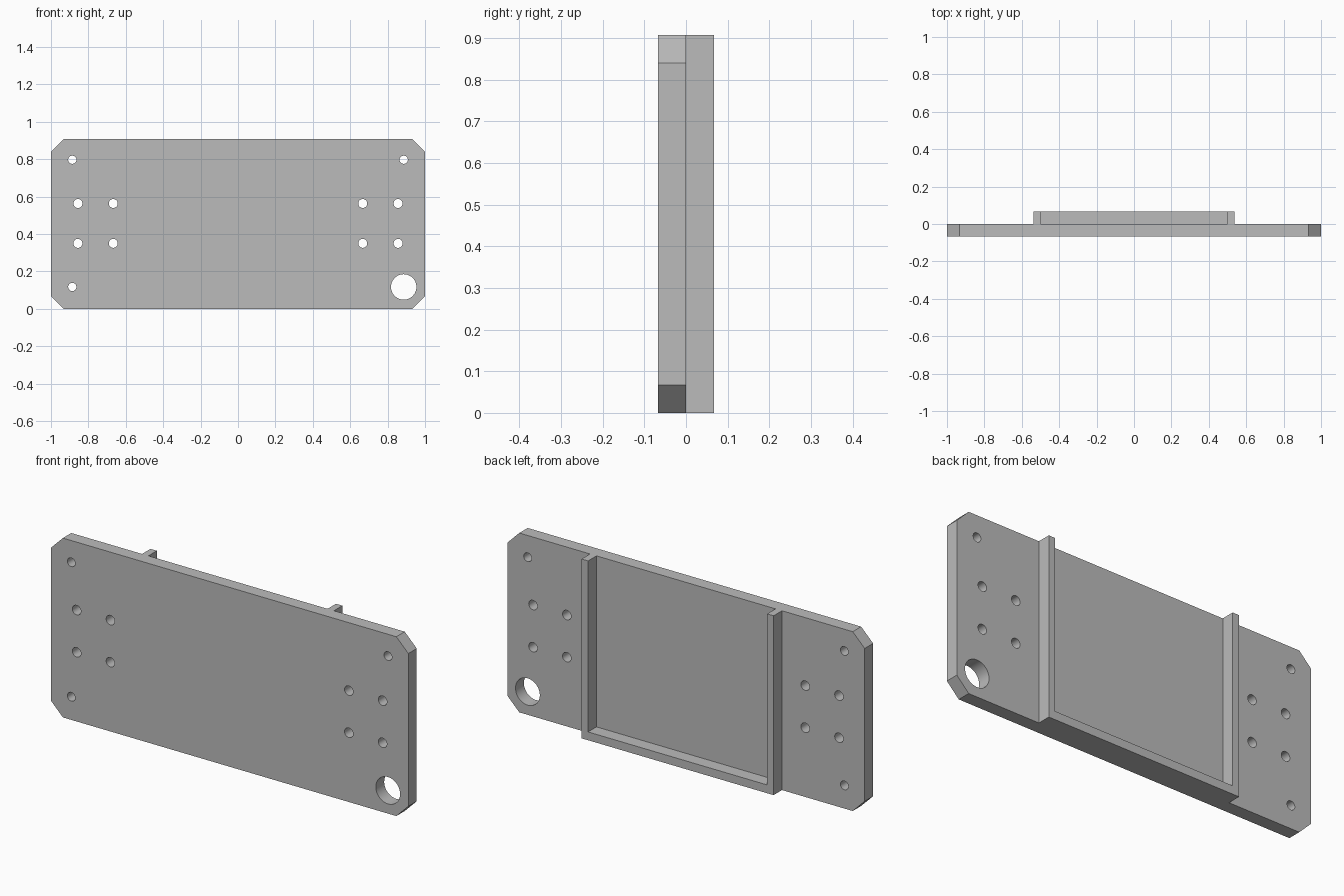
import bpy, bmesh, math
from mathutils import Matrix, Vector

cube = bpy.data.objects.get("Cube")
if cube:
    bpy.data.objects.remove(cube, do_unlink=True)

W, H, T = 1.0, 0.907, 0.067   # half width, height, thickness
C = 0.067                     # corner chamfer

grey = bpy.data.materials.new("plain grey")
grey.use_nodes = True
colour = (0.5, 0.5, 0.5, 1)
grey.diffuse_color = colour
grey.node_tree.nodes["Principled BSDF"].inputs["Base Color"].default_value = colour


def make_object(name, bm):
    bmesh.ops.recalc_face_normals(bm, faces=bm.faces)
    mesh = bpy.data.meshes.new(name)
    bm.to_mesh(mesh)
    bm.free()
    mesh.materials.append(grey)
    obj = bpy.data.objects.new(name, mesh)
    bpy.context.collection.objects.link(obj)
    return obj


def extrude_outline(name, outline, y0, y1):
    """Extrude an (x, z) outline along y."""
    bm = bmesh.new()
    face = bm.faces.new([bm.verts.new((x, y0, z)) for x, z in outline])
    grown = bmesh.ops.extrude_face_region(bm, geom=[face])["geom"]
    verts = [v for v in grown if isinstance(v, bmesh.types.BMVert)]
    bmesh.ops.translate(bm, verts=verts, vec=Vector((0, y1 - y0, 0)))
    return make_object(name, bm)


# Base plate with chamfered corners
plate = extrude_outline("base_plate", [
    (-W + C, 0), (W - C, 0), (W, C), (W, H - C),
    (W - C, H), (-W + C, H), (-W, H - C), (-W, C)], -T, 0)

# Holes: corner holes, a group of four on each side, one large hole
holes = [(0.886, 0.797, 0.022), (-0.886, 0.797, 0.022),
         (-0.886, 0.117, 0.022), (0.886, 0.117, 0.068)]
holes += [(s * x, z, 0.024) for s in (-1, 1)
          for x in (0.667, 0.856) for z in (0.35, 0.563)]
bm = bmesh.new()
for x, z, r in holes:
    place = Matrix.Translation((x, -T / 2, z)) @ Matrix.Rotation(math.pi / 2, 4, 'X')
    bmesh.ops.create_cone(bm, cap_ends=True, segments=48, radius1=r,
                          radius2=r, depth=3 * T, matrix=place)
cutter = make_object("hole_cutter", bm)
cutter.hide_render = True
cut = plate.modifiers.new("holes", 'BOOLEAN')
cut.operation = 'DIFFERENCE'
cut.solver = 'EXACT'
cut.object = cutter
bpy.context.view_layer.objects.active = plate
plate.select_set(True)
bpy.ops.object.modifier_apply(modifier=cut.name)
bpy.data.objects.remove(cutter, do_unlink=True)
bpy.ops.object.shade_smooth_by_angle(angle=math.radians(30))

# U-shaped frame on the back: two rails joined by a bottom lip
OUT, IN, LIP = 0.537, 0.501, 0.042
extrude_outline("back_frame", [
    (-OUT, 0), (OUT, 0), (OUT, H), (IN, H),
    (IN, LIP), (-IN, LIP), (-IN, H), (-OUT, H)], 0, T)
